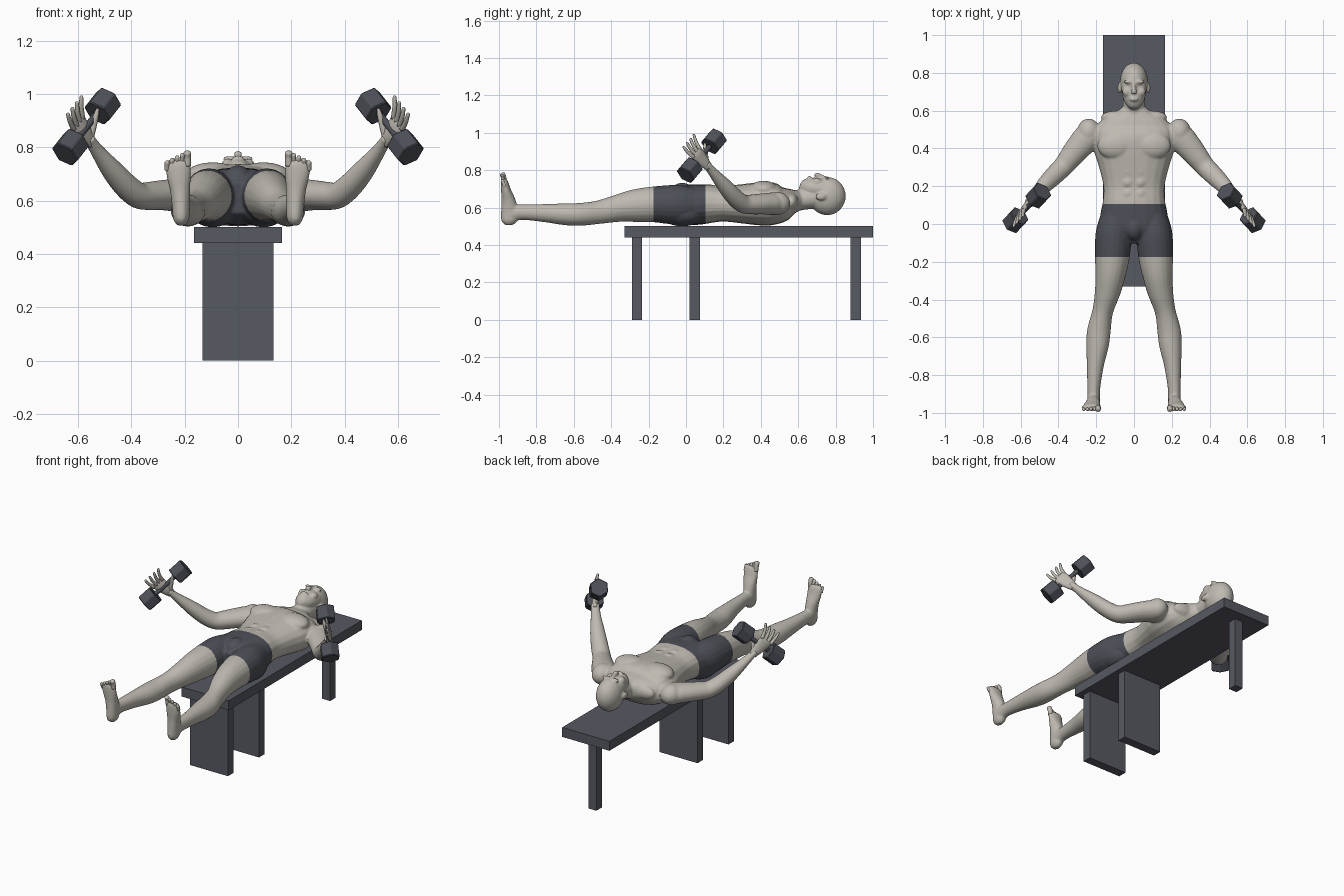
import bpy
import bmesh
from math import cos, sin, pi, copysign
from mathutils import Vector

default_cube = bpy.data.objects.get("Cube")
if default_cube:
    bpy.data.objects.remove(default_cube, do_unlink=True)


def material(name, red, green, blue):
    mat = bpy.data.materials.new(name)
    mat.use_nodes = True
    mat.diffuse_color = (red, green, blue, 1)
    shader = next(n for n in mat.node_tree.nodes if n.type == "BSDF_PRINCIPLED")
    shader.inputs["Base Color"].default_value = (red, green, blue, 1)
    shader.inputs["Roughness"].default_value = 0.7
    return mat


skin = material("skin", 0.52, 0.49, 0.44)
cloth = material("shorts_grey", 0.075, 0.08, 0.098)
bench_grey = material("bench_grey", 0.095, 0.1, 0.122)


def spline(points, steps=4):
    """Catmull-Rom resampling of rings given as (x, y, z, width, height)."""
    pts = [Vector(p) for p in points]
    result = []
    for i in range(len(pts) - 1):
        b, c = pts[i], pts[i + 1]
        a, d = pts[max(i - 1, 0)], pts[min(i + 2, len(pts) - 1)]
        for k in range(steps):
            t = k / steps
            result.append(b + (c - a) * (t / 2)
                          + (a * 2 - b * 5 + c * 4 - d) * (t * t / 2)
                          + (b * 3 - a - c * 3 + d) * (t * t * t / 2))
    return result + [pts[-1]]


def loft(name, rings, side, flip=1, power=1.0, sides=20):
    """Closed tube of elliptical rings; width runs along the side vector."""
    rings = spline(rings)
    centres = [Vector((r[0] * flip, r[1], r[2])) for r in rings]
    side = Vector((side[0] * flip, side[1], side[2]))
    bm = bmesh.new()
    loops = []
    for i, ring in enumerate(rings):
        along = centres[min(i + 1, len(rings) - 1)] - centres[max(i - 1, 0)]
        along.normalize()
        wide = (side - along * side.dot(along)).normalized()
        high = along.cross(wide)
        loop = []
        for k in range(sides):
            c, s = cos(2 * pi * k / sides), sin(2 * pi * k / sides)
            c, s = copysign(abs(c) ** power, c), copysign(abs(s) ** power, s)
            loop.append(bm.verts.new(centres[i] + wide * c * max(ring[3], 0.002)
                                     + high * s * max(ring[4], 0.002)))
        loops.append(loop)
    for low, up in zip(loops, loops[1:]):
        for k in range(sides):
            n = (k + 1) % sides
            bm.faces.new((low[k], low[n], up[n], up[k]))
    bm.faces.new(loops[0])
    bm.faces.new(loops[-1])
    bmesh.ops.recalc_face_normals(bm, faces=bm.faces)
    mesh = bpy.data.meshes.new(name)
    bm.to_mesh(mesh)
    bm.free()
    obj = bpy.data.objects.new(name, mesh)
    bpy.context.collection.objects.link(obj)
    mesh.materials.append(skin)
    mesh.shade_smooth()
    return obj


def blob(name, centre, radii):
    bpy.ops.mesh.primitive_uv_sphere_add(segments=24, ring_count=16, location=centre)
    obj = bpy.context.object
    obj.name, obj.scale = name, radii
    return obj


def join(name, parts):
    bpy.ops.object.select_all(action="DESELECT")
    for part in parts:
        part.select_set(True)
    bpy.context.view_layer.objects.active = parts[0]
    bpy.ops.object.join()
    parts[0].name = name
    return parts[0]


def box(name, x_half, y_min, y_max, z_min, z_max):
    bpy.ops.mesh.primitive_cube_add(
        size=1, location=(0, (y_min + y_max) / 2, (z_min + z_max) / 2))
    obj = bpy.context.object
    obj.name = name
    obj.scale = (x_half * 2, y_max - y_min, z_max - z_min)
    obj.data.materials.append(bench_grey)


# Bench
box("bench_top", 0.165, -0.33, 1.0, 0.44, 0.5)
box("front_support", 0.133, -0.29, -0.235, 0, 0.44)
box("middle_support", 0.133, 0.02, 0.075, 0, 0.44)
box("rear_post", 0.028, 0.88, 0.935, 0, 0.44)

# Torso, neck and head
X_AXIS = (1, 0, 0)
torso = [(-0.1, 0.61, 0.09, 0.06), (-0.03, 0.615, 0.175, 0.1), (0.05, 0.615, 0.178, 0.108),
         (0.12, 0.62, 0.165, 0.104), (0.2, 0.62, 0.162, 0.095), (0.3, 0.62, 0.185, 0.105),
         (0.38, 0.62, 0.21, 0.114), (0.45, 0.62, 0.215, 0.116), (0.51, 0.62, 0.205, 0.1),
         (0.555, 0.63, 0.165, 0.074), (0.59, 0.635, 0.1, 0.058), (0.62, 0.637, 0.06, 0.05)]
jaw = [(0.8, 0.69, 0.06, 0.055), (0.72, 0.7, 0.067, 0.058), (0.66, 0.708, 0.056, 0.05),
       (0.627, 0.72, 0.036, 0.036), (0.612, 0.727, 0.018, 0.018)]
neck = [(0.52, 0.632, 0.07, 0.055), (0.6, 0.64, 0.06, 0.055), (0.7, 0.655, 0.06, 0.06)]
nose = [(0.75, 0.755, 0.008, 0.01), (0.72, 0.767, 0.01, 0.012),
        (0.7, 0.774, 0.016, 0.013), (0.69, 0.768, 0.013, 0.008)]
body = [loft("torso", [(0, *r) for r in torso], X_AXIS, power=0.86)]
body += [loft(n, [(0, *r) for r in rows], X_AXIS)
         for n, rows in (("jaw", jaw), ("neck", neck), ("nose", nose))]
body += [blob("skull", (0, 0.755, 0.661), (0.074, 0.099, 0.102)),
         blob("lips", (0, 0.66, 0.758), (0.024, 0.011, 0.011)),
         blob("groin", (0, -0.02, 0.67), (0.055, 0.07, 0.062))]

# Limbs and muscles, one pass for each side
leg = [(0.1, 0.05, 0.615, 0.075, 0.09), (0.108, -0.05, 0.615, 0.095, 0.106),
       (0.115, -0.17, 0.617, 0.092, 0.096), (0.125, -0.27, 0.61, 0.08, 0.088),
       (0.14, -0.36, 0.597, 0.068, 0.074), (0.165, -0.46, 0.576, 0.055, 0.063),
       (0.185, -0.56, 0.564, 0.062, 0.061), (0.193, -0.64, 0.564, 0.06, 0.059),
       (0.205, -0.75, 0.57, 0.045, 0.049), (0.213, -0.87, 0.575, 0.034, 0.041),
       (0.214, -0.93, 0.57, 0.033, 0.045), (0.214, -0.97, 0.56, 0.022, 0.035)]
foot = [(0.213, -0.945, 0.506, 0.014, 0.02), (0.213, -0.945, 0.53, 0.03, 0.043),
        (0.214, -0.943, 0.58, 0.034, 0.046), (0.217, -0.95, 0.64, 0.038, 0.037),
        (0.222, -0.962, 0.69, 0.045, 0.027), (0.225, -0.97, 0.735, 0.047, 0.019),
        (0.225, -0.972, 0.752, 0.036, 0.012)]
arm = [(0.17, 0.48, 0.62, 0.05, 0.05), (0.235, 0.465, 0.62, 0.074, 0.06),
       (0.29, 0.41, 0.62, 0.069, 0.056), (0.335, 0.355, 0.617, 0.061, 0.053),
       (0.375, 0.305, 0.62, 0.054, 0.049), (0.42, 0.26, 0.655, 0.051, 0.046),
       (0.47, 0.21, 0.712, 0.044, 0.04), (0.52, 0.155, 0.776, 0.031, 0.027),
       (0.545, 0.125, 0.812, 0.026, 0.021), (0.56, 0.105, 0.835, 0.026, 0.018)]
palm = [(0.55, 0.122, 0.815, 0.023, 0.018), (0.575, 0.088, 0.855, 0.036, 0.017),
        (0.598, 0.062, 0.888, 0.041, 0.013), (0.604, 0.054, 0.898, 0.037, 0.008)]
thumb = [(0.556, 0.112, 0.832, 0.014, 0.014), (0.543, 0.107, 0.875, 0.012, 0.012),
         (0.532, 0.102, 0.92, 0.01, 0.01), (0.526, 0.1, 0.945, 0.005, 0.005)]
upper_head, lower_head = Vector((0.507, 0.15, 0.954)), Vector((0.628, 0.02, 0.8))
grip = (lower_head - upper_head).normalized()
knuckles = Vector((0.6, 0.058, 0.888))


def bar(name, start, end, radius, sides, bevel):
    bpy.ops.mesh.primitive_cylinder_add(
        vertices=sides, radius=radius, depth=(end - start).length,
        location=(start + end) / 2,
        rotation=(end - start).to_track_quat("Z", "Y").to_euler())
    obj = bpy.context.object
    obj.name = name
    obj.data.materials.append(cloth)
    if bevel:
        mod = obj.modifiers.new("edge", "BEVEL")
        mod.width, mod.segments = bevel, 1
    return obj


for label, flip in (("left", 1), ("right", -1)):
    body += [loft("leg", leg, X_AXIS, flip), loft("foot", foot, X_AXIS, flip),
             loft("arm", arm, (0.72, 0.7, 0), flip)]
    muscles = {"pectoral": ((0.095, 0.415, 0.697), (0.1, 0.075, 0.046)),
               "deltoid": ((0.24, 0.485, 0.622), (0.062, 0.073, 0.062)),
               "trapezius": ((0.09, 0.565, 0.63), (0.085, 0.035, 0.045)),
               "glute": ((0.095, -0.02, 0.568), (0.09, 0.12, 0.068)),
               "brow": ((0.03, 0.753, 0.757), (0.028, 0.01, 0.011)),
               "cheek": ((0.037, 0.7, 0.736), (0.025, 0.026, 0.022)),
               "ear": ((0.076, 0.72, 0.658), (0.011, 0.03, 0.019))}
    for name, (centre, radii) in muscles.items():
        body.append(blob(name, (centre[0] * flip, *centre[1:]), radii))
    for row in range(3):
        body.append(blob("abdominal", (0.033 * flip, 0.16 + row * 0.06, 0.7),
                         (0.034, 0.032, 0.022)))

    # Toes, the big one on the inner side
    toes = []
    for i in range(5):
        r = 0.009 if i else 0.014
        x, top = 0.19 + 0.019 * i, 0.785 - 0.009 * i
        path = [(x, -0.97, 0.73 - 0.004 * i, r, r), (x, -0.975, top - 0.022, r, r),
                (x, -0.982, top - 0.006, r, r), (x, -0.985, top, r / 2, r / 2)]
        toes.append(loft("toe", path, X_AXIS, flip, sides=12))
    join(label + "_toes", toes)

    # Open hand around the handle
    hand = [loft("palm", palm, grip, flip), loft("thumb", thumb, grip, flip, sides=12)]
    for f in range(4):
        t = (f - 1.5) * 0.021
        base = knuckles + grip * t
        mid = base + Vector((0.009, -0.027, 0.036)) + grip * t * 0.3
        tip = base + Vector((0.013, -0.045, 0.072)) + grip * t * 0.6
        near_tip = mid.lerp(tip, 0.85)
        path = [(*base, 0.011, 0.011), (*mid, 0.009, 0.009),
                (*near_tip, 0.007, 0.007), (*tip, 0.003, 0.003)]
        hand.append(loft("finger", path, grip, flip, sides=12))
    join(label + "_hand", hand)

    # Dumbbell with two six-sided heads
    a, b, axis = (Vector((v.x * flip, v.y, v.z)) for v in (upper_head, lower_head, grip))
    bar(label + "_dumbbell_handle", a, b, 0.013, 16, 0).data.shade_smooth()
    bpy.ops.object.shade_smooth_by_angle()
    for name, centre in (("upper", a), ("lower", b)):
        bar(label + "_dumbbell_" + name + "_head", centre - axis * 0.043,
            centre + axis * 0.043, 0.057, 6, 0.004)

# Fuse the body into one smooth skin
body = join("body", body)
remesh = body.modifiers.new("fuse", "REMESH")
remesh.mode, remesh.voxel_size = "VOXEL", 0.006
relax = body.modifiers.new("relax", "SMOOTH")
relax.factor, relax.iterations = 0.5, 5
for mod in (remesh.name, relax.name):
    bpy.ops.object.modifier_apply(modifier=mod)

# Cut the waistband and hems, then colour the shorts between them
HEM, WAIST = -0.175, 0.105
body.data.materials.clear()
body.data.materials.append(skin)
body.data.materials.append(cloth)
bm = bmesh.new()
bm.from_mesh(body.data)
for level in (HEM, WAIST):
    bmesh.ops.bisect_plane(bm, geom=bm.verts[:] + bm.edges[:] + bm.faces[:],
                           plane_co=(0, level, 0), plane_no=(0, 1, 0))
for face in bm.faces:
    spot = face.calc_center_median()
    face.material_index = int(HEM < spot.y < WAIST and abs(spot.x) < 0.25)
bm.to_mesh(body.data)
bm.free()
body.data.shade_smooth()
